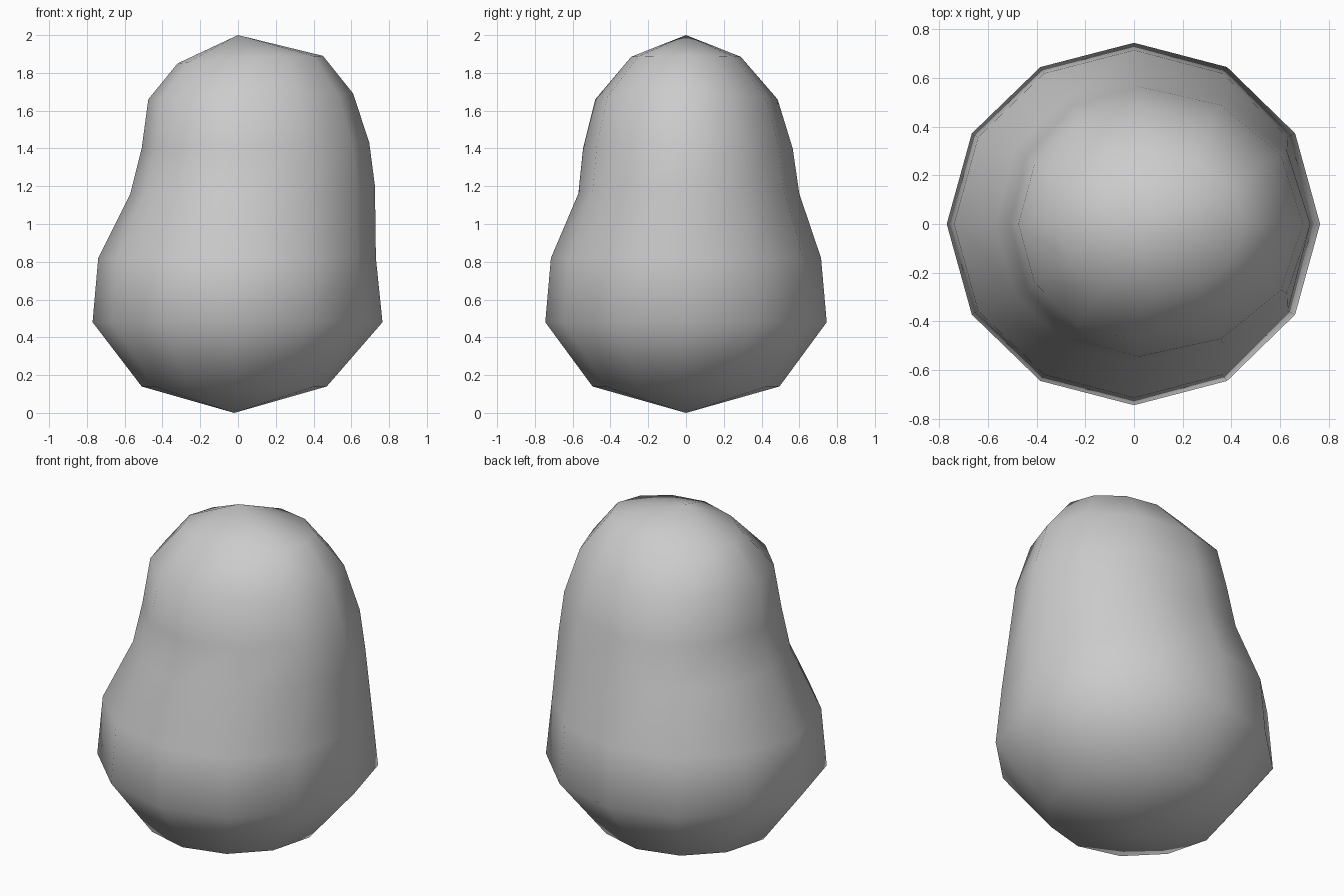
import bpy, bmesh
from math import sin, cos, pi

if "Cube" in bpy.data.objects:
    bpy.data.objects.remove(bpy.data.objects["Cube"])

SIDES = 12
# rings: left x, centre x, right x, front y, back y, left z, mid z, right z
RINGS = [
    (-0.51, -0.02, 0.47, 0.495, 0.495, 0.14, 0.14, 0.14),
    (-0.77, 0.00, 0.765, 0.745, 0.745, 0.48, 0.48, 0.48),
    (-0.74, 0.00, 0.73, 0.715, 0.715, 0.82, 0.82, 0.82),
    (-0.57, 0.01, 0.725, 0.57, 0.60, 1.16, 1.16, 1.20),
    (-0.51, 0.02, 0.695, 0.545, 0.565, 1.40, 1.40, 1.43),
    (-0.475, 0.01, 0.61, 0.48, 0.485, 1.66, 1.66, 1.69),
    (-0.32, 0.08, 0.45, 0.29, 0.29, 1.85, 1.885, 1.89),
]

bm = bmesh.new()


def make_ring(left, mid, right, front, back, zl, zm, zr):
    verts = []
    for i in range(SIDES):
        c, s = cos(2 * pi * i / SIDES), sin(2 * pi * i / SIDES)
        x = mid + c * ((right - mid) if c > 0 else (mid - left))
        y = s * (back if s > 0 else front)
        z = zm + abs(c) * ((zr if c > 0 else zl) - zm)
        verts.append(bm.verts.new((x, y, z)))
    return verts


# pear-shaped body: stacked rings closed with a point at each end
rings = [make_ring(*r) for r in RINGS]
bottom = bm.verts.new((-0.02, 0, 0))
top = bm.verts.new((0.0, 0, 2.0))
for i in range(SIDES):
    j = (i + 1) % SIDES
    bm.faces.new((bottom, rings[0][j], rings[0][i]))
    bm.faces.new((rings[-1][i], rings[-1][j], top))
    for a, b in zip(rings, rings[1:]):
        bm.faces.new((a[i], a[j], b[j], b[i]))

for f in bm.faces:
    f.smooth = True
mesh = bpy.data.meshes.new("pear_body")
bm.to_mesh(mesh)
bm.free()
bpy.context.collection.objects.link(bpy.data.objects.new("pear_body", mesh))
